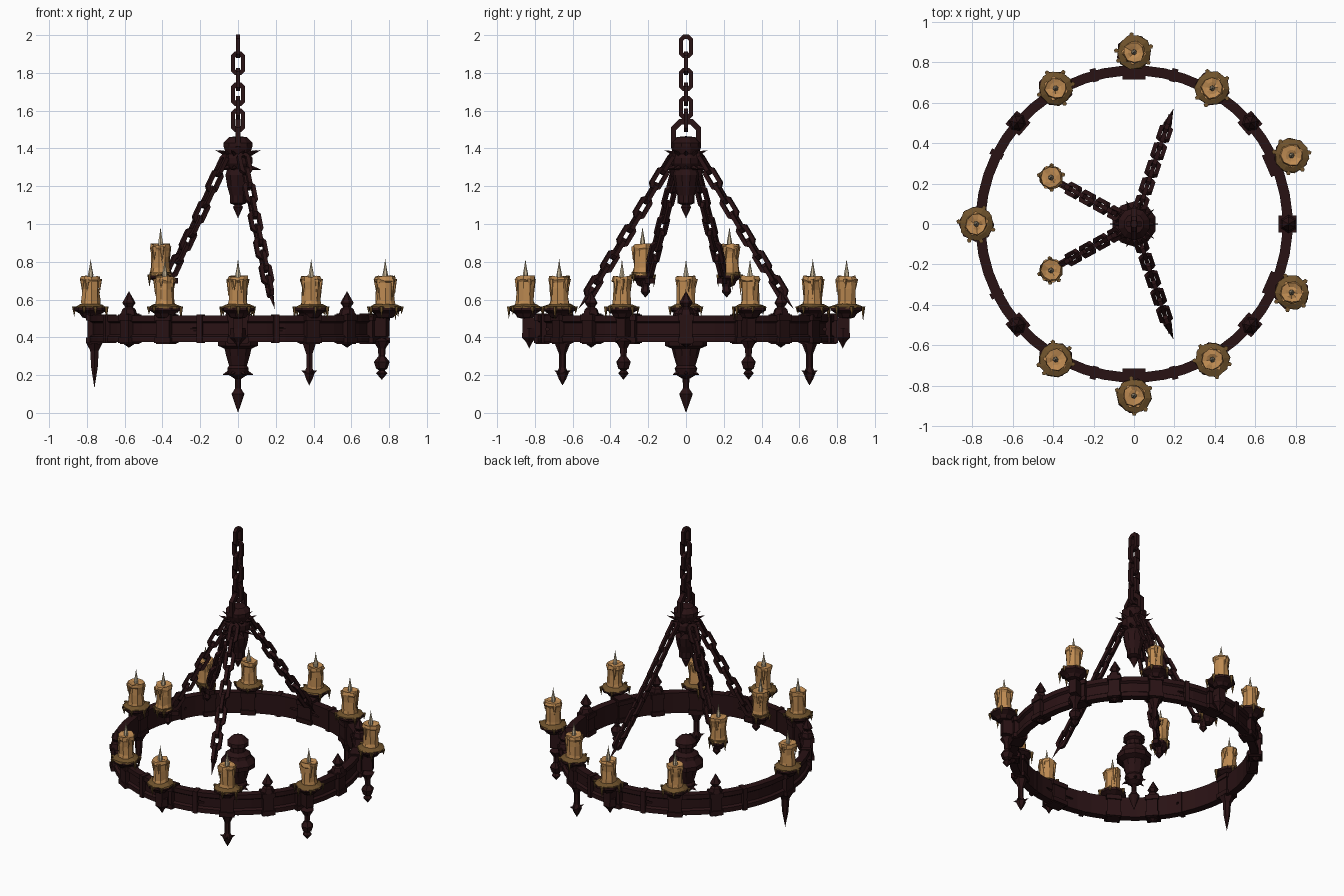
import bpy, bmesh, random
from math import radians, sin, cos, tau
from mathutils import Matrix, Vector

random.seed(4)
cube = bpy.data.objects.get("Cube")
if cube:
    bpy.data.objects.remove(cube)


def material(name, rgb):
    m = bpy.data.materials.new(name)
    m.use_nodes = True
    m.diffuse_color = (*rgb, 1)
    m.node_tree.nodes["Principled BSDF"].inputs["Base Color"].default_value = (*rgb, 1)
    return m


IRON = material("dark iron", (0.022, 0.006, 0.007))
WAX = material("candle wax", (0.52, 0.26, 0.085))
POOL = material("melted wax", (0.16, 0.085, 0.025))
WICK = material("pale wick", (0.55, 0.45, 0.3))


def finish(bm, name, mat):
    bmesh.ops.recalc_face_normals(bm, faces=bm.faces)
    me = bpy.data.meshes.new(name)
    bm.to_mesh(me)
    bm.free()
    me.materials.append(mat)
    ob = bpy.data.objects.new(name, me)
    bpy.context.collection.objects.link(ob)
    return ob


def lathe(bm, profile, segs, matrix=Matrix(), jitter=0, closed=False):
    rings = []
    for r, z in profile:
        n = 1 if r == 0 else segs
        ring = []
        for i in range(n):
            a = tau * (i + 0.5) / segs
            rr = r * (1 + random.uniform(-jitter, jitter))
            zz = z + random.uniform(-jitter, jitter) * 0.06
            ring.append(bm.verts.new(matrix @ Vector((rr * cos(a), rr * sin(a), zz))))
        rings.append(ring)
    pairs = list(zip(rings, rings[1:])) + ([(rings[-1], rings[0])] if closed else [])
    for p, q in pairs:
        for i in range(segs):
            j = (i + 1) % segs
            quad = [p[i % len(p)], p[j % len(p)], q[j % len(q)], q[i % len(q)]]
            bm.faces.new(list(dict.fromkeys(quad)))


def box(bm, size, matrix):
    bmesh.ops.create_cube(bm, size=1, matrix=matrix @ Matrix.Diagonal((*size, 1)))


def spike(bm, start, direction, radius, length, segs=4):
    # Cone whose base sits at start
    d = Vector(direction).normalized()
    m = Matrix.Translation(Vector(start) + d * length / 2) @ d.to_track_quat('Z', 'Y').to_matrix().to_4x4()
    bmesh.ops.create_cone(bm, cap_ends=True, segments=segs, radius1=radius, radius2=0, depth=length, matrix=m)


def polar(angle, r=0.0, z=0.0):
    # Frame with x pointing outward from the ring
    return Matrix.Rotation(radians(angle), 4, 'Z') @ Matrix.Translation((r, 0, z))


def link(bm, w, h, t, matrix):
    # Elongated octagonal chain link, square in section
    def octagon(w, h, c):
        return [(w, c - h), (w, h - c), (w - c, h), (c - w, h), (-w, h - c), (-w, c - h), (c - w, -h), (w - c, -h)]
    outer, inner = octagon(w, h, w * 0.55), octagon(w - t, h - t, (w - t) * 0.55)
    loops = [[bm.verts.new(matrix @ Vector((x, y, z))) for x, z in pts]
             for pts, y in ((outer, -t / 2), (outer, t / 2), (inner, t / 2), (inner, -t / 2))]
    for k in range(4):
        p, q = loops[k], loops[(k + 1) % 4]
        for i in range(8):
            j = (i + 1) % 8
            bm.faces.new((p[i], p[j], q[j], q[i]))


def chain(bm, start, end, count, w=0.034, h=0.064, t=0.021):
    start, end = Vector(start), Vector(end)
    turn = (end - start).to_track_quat('Z', 'Y').to_matrix().to_4x4()
    for i in range(count):
        p = start.lerp(end, i / (count - 1))
        p.z -= 0.02 * sin(tau / 2 * i / (count - 1))
        link(bm, w, h, t, Matrix.Translation(p) @ turn @ Matrix.Rotation(radians(90 * (i % 2)), 4, 'Z'))


# Main ring with rims
bm = bmesh.new()
lathe(bm, [(0.735, 0.375), (0.785, 0.375), (0.785, 0.405), (0.77, 0.415), (0.77, 0.475),
           (0.785, 0.485), (0.785, 0.515), (0.735, 0.515)], 48, closed=True)
ring = finish(bm, "ring", IRON)

# Pierced straps around the ring
strap_angles = [75, 105, 153, 207, 255, 285]
bm = bmesh.new()
for a in strap_angles:
    box(bm, (0.066, 0.03, 0.15), polar(a, 0.762, 0.445))
straps = finish(bm, "ring_straps", IRON)
bm = bmesh.new()
for a in strap_angles:
    m = polar(a, 0.76, 0.443) @ Matrix.Rotation(radians(90 - a), 4, 'Z') @ Matrix.Rotation(radians(90), 4, 'X')
    bmesh.ops.create_cone(bm, cap_ends=True, segments=8, radius1=0.009, radius2=0.009, depth=0.3, matrix=m)
cutter = finish(bm, "hole_cutter", IRON)
cutter.hide_render = True
cutter.display_type = 'WIRE'
for ob in (ring, straps):
    mod = ob.modifiers.new("holes", 'BOOLEAN')
    mod.operation, mod.object, mod.solver = 'DIFFERENCE', cutter, 'EXACT'


def clamp(bm, angle, width):
    # Sleeve gripping the ring, with thicker lips
    box(bm, (0.075, width, 0.16), polar(angle, 0.76, 0.445))
    for z in (0.385, 0.505):
        box(bm, (0.09, width + 0.016, 0.03), polar(angle, 0.76, z))


# Upright finials between the candles
for a in (0, 41, 139, 221, 319):
    bm = bmesh.new()
    clamp(bm, a, 0.07)
    lathe(bm, [(0, 0.5), (0.045, 0.52), (0.035, 0.55), (0.02, 0.56), (0.036, 0.582), (0, 0.645)], 6, polar(a, 0.765))
    lathe(bm, [(0, 0.345), (0.03, 0.365), (0.03, 0.39), (0, 0.4)], 6, polar(a, 0.765))
    finish(bm, "finial_%d" % a, IRON)


def candle(name, m, plate):
    # Iron dish, pooled wax with drips, candle body and wick; m sits on the dish
    bm = bmesh.new()
    lathe(bm, [(0, -0.06), (plate * 0.5, -0.05), (plate * 0.65, -0.03), (plate, -0.012), (plate, 0.003), (0, 0.003)], 8, m)
    finish(bm, name + "_dish", IRON)
    bm = bmesh.new()
    lathe(bm, [(0, 0), (plate * 0.98, 0), (plate * 0.95, 0.008), (0.058, 0.02), (0, 0.025)], 10, m, 0.05)
    for i in range(5):
        a = tau * (i + random.random() * 0.8) / 5
        spike(bm, m @ Vector((plate * cos(a), plate * sin(a), 0.008)), (0, 0, -1), 0.012, random.uniform(0.035, 0.085), 5)
    finish(bm, name + "_melted_wax", POOL)
    bm = bmesh.new()
    lathe(bm, [(0, 0.005), (0.055, 0.005), (0.049, 0.04), (0.047, 0.1), (0.049, 0.135), (0.056, 0.148),
               (0.051, 0.168), (0.03, 0.163), (0, 0.158)], 9, m, 0.1)
    for i in range(4):
        a = tau * (i + random.random() * 0.7) / 4
        spike(bm, m @ Vector((0.05 * cos(a), 0.05 * sin(a), 0.155)), (0, 0, -1), 0.013, random.uniform(0.05, 0.12), 5)
    finish(bm, name + "_body", WAX)
    bm = bmesh.new()
    lathe(bm, [(0, 0.15), (0.013, 0.155), (0.014, 0.18), (0.006, 0.22), (0, 0.26)], 6, m)
    finish(bm, name + "_wick", WICK)


HORNED = [(0, 0.4), (0.045, 0.38), (0.03, 0.34), (0.018, 0.31), (0.018, 0.24), (0.032, 0.21), (0.02, 0.18), (0, 0.145)]
BULB = [(0, 0.4), (0.045, 0.38), (0.02, 0.34), (0.018, 0.3), (0.042, 0.27), (0.03, 0.235), (0.015, 0.225), (0.03, 0.21), (0, 0.175)]
THORN = [(0, 0.4), (0.05, 0.37), (0.026, 0.33), (0.02, 0.24), (0, 0.13)]
SHORT = [(0, 0.45), (0.04, 0.45), (0.045, 0.4), (0.02, 0.375), (0, 0.34)]

# Candle stations: angle, distance of the candle, drop ornament
stations = [(23.5, 0.85, BULB), (-23.5, 0.85, BULB), (60, 0.775, HORNED), (-60, 0.775, HORNED), (120, 0.775, None),
            (-120, 0.775, None), (90, 0.85, SHORT), (-90, 0.85, SHORT), (180, 0.78, THORN)]
for k, (a, r, drop) in enumerate(stations, 1):
    bm = bmesh.new()
    clamp(bm, a, 0.1 if r > 0.8 else 0.08)
    if r > 0.8:
        box(bm, (0.09, 0.05, 0.1), polar(a, 0.82, 0.455))
    if drop:
        m = polar(a, r - 0.02)
        lathe(bm, drop, 6, m)
        if drop is HORNED:
            for d in ((1, 0, 0.4), (-1, 0, 0.4), (0, 1, 0.4), (0, -1, 0.4)):
                spike(bm, m @ Vector((0, 0, 0.205)), m.to_3x3() @ Vector(d), 0.018, 0.055)
    finish(bm, "bracket_%d" % k, IRON)
    candle("candle_%d" % k, polar(a, r, 0.555) @ Matrix.Rotation(k, 4, 'Z'), 0.088)

# Suspension chain and hub loop
bm = bmesh.new()
chain(bm, (0, 0, 1.55), (0, 0, 1.94), 6, 0.038, 0.062, 0.023)
link(bm, 0.08, 0.095, 0.028, Matrix.Translation((0, 0, 1.46)) @ Matrix.Rotation(radians(90), 4, 'Z'))
finish(bm, "top_chain", IRON)

# Hub with thorns
bm = bmesh.new()
lathe(bm, [(0, 1.03), (0.028, 1.09), (0.02, 1.1), (0.045, 1.11), (0.045, 1.15), (0.06, 1.2), (0.07, 1.26), (0.06, 1.29),
           (0.08, 1.32), (0.08, 1.35), (0.068, 1.37), (0.08, 1.41), (0.08, 1.43), (0.05, 1.46), (0, 1.465)], 10)
for i in range(10):
    a = tau * i / 10
    for z, tilt in ((1.3, -0.2), (1.37, 0.35)):
        spike(bm, (0.06 * cos(a), 0.06 * sin(a), z), (cos(a), sin(a), tilt), 0.014, 0.065)
finish(bm, "hub", IRON)

# Four slanting chains, two ending in spikes and two carrying candles
for side, s in (("front", -1), ("back", 1)):
    bm = bmesh.new()
    chain(bm, (0.035, 0.1 * s, 1.32), (0.165, 0.49 * s, 0.67), 10)
    spike(bm, (0.165, 0.49 * s, 0.66), (0.03, 0.08 * s, -0.11), 0.022, 0.14)
    finish(bm, side + "_long_chain", IRON)
    bm = bmesh.new()
    chain(bm, (-0.09, 0.05 * s, 1.31), (-0.335, 0.185 * s, 0.78), 8)
    lathe(bm, [(0, 0.61), (0.025, 0.64), (0.02, 0.67), (0.035, 0.7), (0, 0.72)], 6, Matrix.Translation((-0.385, 0.215 * s, 0)))
    box(bm, (0.09, 0.035, 0.03), Matrix.Translation((-0.365, 0.2 * s, 0.7)) @ Matrix.Rotation(-0.5 * s, 4, 'Z'))
    finish(bm, side + "_candle_chain", IRON)
    candle(side + "_chain_candle", Matrix.Translation((-0.41, 0.23 * s, 0.725)), 0.06)

# Central pendant
bm = bmesh.new()
lathe(bm, [(0, 0.0), (0.036, 0.1), (0.016, 0.13), (0.018, 0.18), (0.05, 0.2), (0.06, 0.235), (0.05, 0.25), (0.065, 0.3),
           (0.075, 0.34), (0.11, 0.355), (0.112, 0.385), (0.085, 0.42), (0.08, 0.44), (0.05, 0.46), (0.05, 0.49),
           (0.07, 0.5), (0.068, 0.525), (0.04, 0.555), (0, 0.57)], 10)
for i in range(6):
    a = tau * i / 6
    spike(bm, (0.04 * cos(a), 0.04 * sin(a), 0.215), (cos(a), sin(a), -0.3), 0.016, 0.045)
finish(bm, "central_pendant", IRON)
